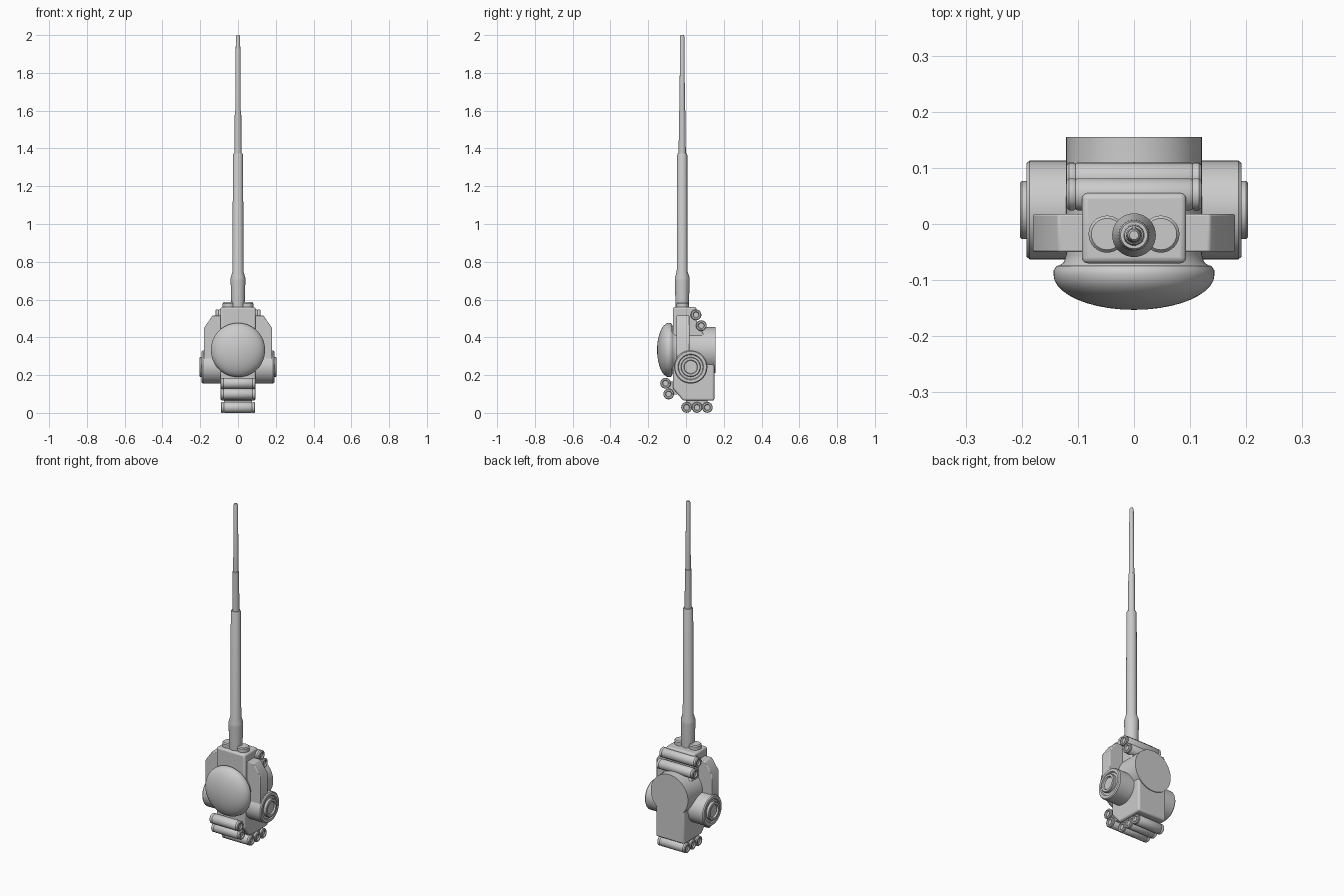
import bpy, bmesh, math
from mathutils import Matrix

if "Cube" in bpy.data.objects:
    bpy.data.objects.remove(bpy.data.objects["Cube"])

ROT = {'X': Matrix.Rotation(math.pi / 2, 4, 'Y'),
       'Y': Matrix.Rotation(math.pi / 2, 4, 'X'),   # local +z points to -y
       'Z': Matrix.Identity(4)}


def finish(bm, name, angle=35, bevel=0):
    bmesh.ops.recalc_face_normals(bm, faces=bm.faces)
    me = bpy.data.meshes.new(name)
    bm.to_mesh(me)
    bm.free()
    ob = bpy.data.objects.new(name, me)
    bpy.context.collection.objects.link(ob)
    bpy.ops.object.select_all(action='DESELECT')
    bpy.context.view_layer.objects.active = ob
    ob.select_set(True)
    bpy.ops.object.shade_smooth_by_angle(angle=math.radians(angle))
    if bevel:
        m = ob.modifiers.new("bevel", 'BEVEL')
        m.width, m.segments, m.limit_method = bevel, 3, 'ANGLE'
        m.angle_limit = math.radians(40)
    return ob


def lathe(name, profile, loc, axis='Z', n=32):
    """Revolve (radius, height) points around an axis; zero radius makes a pole."""
    bm = bmesh.new()
    rings = []
    for r, h in profile:
        if r == 0:
            rings.append([bm.verts.new((0, 0, h))] * n)
        else:
            rings.append([bm.verts.new((r * math.cos(2 * math.pi * i / n),
                                        r * math.sin(2 * math.pi * i / n), h)) for i in range(n)])
    for a, b in zip(rings, rings[1:]):
        for i in range(n):
            j = (i + 1) % n
            vs = list(dict.fromkeys((a[i], a[j], b[j], b[i])))
            if len(vs) > 2:
                bm.faces.new(vs)
    bm.transform(Matrix.Translation(loc) @ ROT[axis])
    return finish(bm, name)


def prism(name, pts, lo, hi, axis, bevel=0):
    """Extrude a (u, z) outline along x or y."""
    bm = bmesh.new()
    def at(u, z, t):
        return (t, u, z) if axis == 'X' else (u, t, z)
    a, b = ([bm.verts.new(at(u, z, t)) for u, z in pts] for t in (lo, hi))
    bm.faces.new(a)
    bm.faces.new(b)
    for i in range(len(pts)):
        j = (i + 1) % len(pts)
        bm.faces.new((a[i], a[j], b[j], b[i]))
    return finish(bm, name, bevel=bevel)


# Central housing
prism("housing", [(-0.07, 0.13), (-0.015, 0.065), (0.15, 0.065), (0.15, 0.35),
                  (0.09, 0.42), (0.055, 0.49), (0.055, 0.56), (-0.07, 0.56)],
      -0.093, 0.093, 'X', bevel=0.01)

# Round drum through the housing, front to back
lathe("drum", [(0, -0.155), (0.121, -0.155), (0.121, 0.055), (0.125, 0.068), (0.135, 0.076), (0, 0.076)],
      (0, 0, 0.333), 'Y', 64)

# Front dome with a rounded rim
dome = [(0, 0.072), (0.128, 0.072), (0.138, 0.075), (0.143, 0.082), (0.1435, 0.09)]
for i in range(1, 11):
    t = math.pi / 2 * i / 10
    dome.append((0.1435 * math.cos(t) if i < 10 else 0, 0.09 + 0.063 * math.sin(t)))
lathe("front_dome", dome, (0, 0, 0.333), 'Y', 64)

# Side pivots with stepped end rings, and chamfered side plates
for side, s in (("right", 1), ("left", -1)):
    prof = [(0, 0.05), (0.088, 0.05), (0.088, 0.186), (0.083, 0.192), (0.068, 0.192),
            (0.064, 0.186), (0.052, 0.186), (0.052, 0.2), (0.049, 0.203), (0.037, 0.203),
            (0.034, 0.194), (0, 0.194)]
    lathe(side + "_pivot", [(r, h * s) for r, h in prof], (0, 0.025, 0.243), 'X', 48)
    prism(side + "_side_plate", [(0.05 * s, 0.22), (0.18 * s, 0.22), (0.18 * s, 0.45),
                                 (0.135 * s, 0.515), (0.05 * s, 0.515)],
          -0.05, 0.018, 'Y', bevel=0.004)
    # Studs on the roof
    lathe(side + "_roof_stud", [(0, 0.55), (0.033, 0.55), (0.033, 0.58), (0.028, 0.586), (0, 0.586)],
          (0.048 * s, -0.018, 0))


# Horizontal rollers with recessed ends
def roller(name, y, z, half, r=0.0285):
    end = [(r * 0.93, half - 0.016), (r, half - 0.013), (r, half - 0.004), (r * 0.86, half),
           (r * 0.6, half), (r * 0.5, half - 0.007), (0, half - 0.007)]
    start = [(a, -h) for a, h in reversed(end)]
    mid = [(r, -half + 0.019), (r, half - 0.019)]
    lathe(name, start + mid + end, (0, y, z), 'X', 24)


for i, (y, z, half) in enumerate([(0.053, 0.519, 0.12), (0.081, 0.462, 0.12),
                                  (-0.108, 0.157, 0.093), (-0.092, 0.1, 0.093),
                                  (0.003, 0.029, 0.091), (0.058, 0.029, 0.091), (0.113, 0.029, 0.091)]):
    roller("roller_%d" % (i + 1), y, z, half)

# Mounting brackets that hold the rollers to the housing
prism("lower_front_bracket", [(-0.1, 0.165), (-0.085, 0.095), (-0.03, 0.1), (-0.03, 0.165)], -0.075, 0.075, 'X')
prism("bottom_bracket", [(0.0, 0.04), (0.115, 0.04), (0.115, 0.08), (0.0, 0.08)], -0.075, 0.075, 'X')

# Telescopic mast
lathe("mast", [(0, 0.55), (0.035, 0.55), (0.039, 0.7), (0.039, 0.715), (0.029, 0.748),
               (0.027, 1.365), (0.024, 1.372), (0.019, 1.372), (0.017, 1.6), (0.0145, 1.602),
               (0.0115, 1.992), (0.008, 2.0), (0, 2.0)], (0, -0.02, 0))
